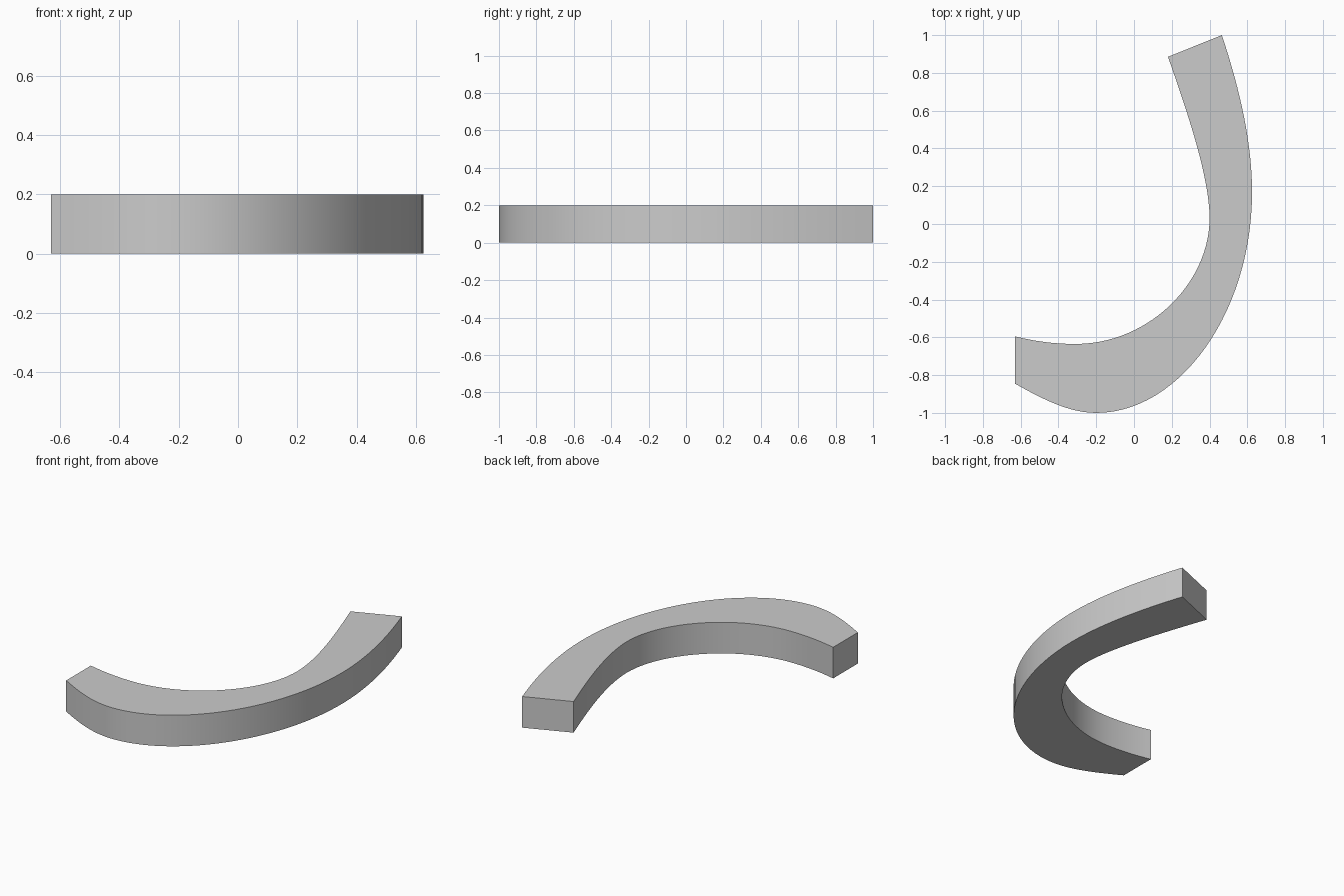
import bpy, bmesh, math
from mathutils import Vector
from mathutils.geometry import interpolate_bezier

if "Cube" in bpy.data.objects:
    bpy.data.objects.remove(bpy.data.objects["Cube"])

HEIGHT = 0.2
STEPS = (16, 28, 12)


def smooth_path(points):
    """Chain of cubic bezier pieces: knot, handle, handle, knot, ..."""
    pts = [Vector((x, y, 0)) for x, y in points]
    path = [pts[0]]
    for i, n in enumerate(STEPS):
        path += interpolate_bezier(*pts[3 * i:3 * i + 4], n + 1)[1:]
    return path


# outer and inner edges, from the upper end to the lower-left end
outer = smooth_path([(0.465, 1.0), (0.565, 0.70), (0.625, 0.42),
                     (0.625, 0.17), (0.625, -0.47), (0.24, -1.0),
                     (-0.2, -1.0), (-0.34, -1.0), (-0.48, -0.93), (-0.63, -0.845)])
inner = smooth_path([(0.18, 0.885), (0.28, 0.60), (0.40, 0.25),
                     (0.40, 0.03), (0.40, -0.31), (0.08, -0.635),
                     (-0.31, -0.635), (-0.42, -0.635), (-0.52, -0.622), (-0.63, -0.595)])

# flat strip between the edges, raised into a solid
bm = bmesh.new()
rows = [(bm.verts.new(a), bm.verts.new(b)) for a, b in zip(outer, inner)]
for (a, b), (c, d) in zip(rows, rows[1:]):
    bm.faces.new((a, b, d, c))
top = bmesh.ops.extrude_face_region(bm, geom=bm.faces[:])["geom"]
bmesh.ops.translate(bm, vec=(0, 0, HEIGHT),
                    verts=[v for v in top if isinstance(v, bmesh.types.BMVert)])
bmesh.ops.recalc_face_normals(bm, faces=bm.faces)

mesh = bpy.data.meshes.new("curved_bar")
bm.to_mesh(mesh)
bm.free()
bar = bpy.data.objects.new("curved_bar", mesh)
bpy.context.collection.objects.link(bar)

# smooth walls, crisp rims and ends
bpy.context.view_layer.objects.active = bar
bar.select_set(True)
bpy.ops.object.shade_smooth_by_angle(angle=math.radians(30))
